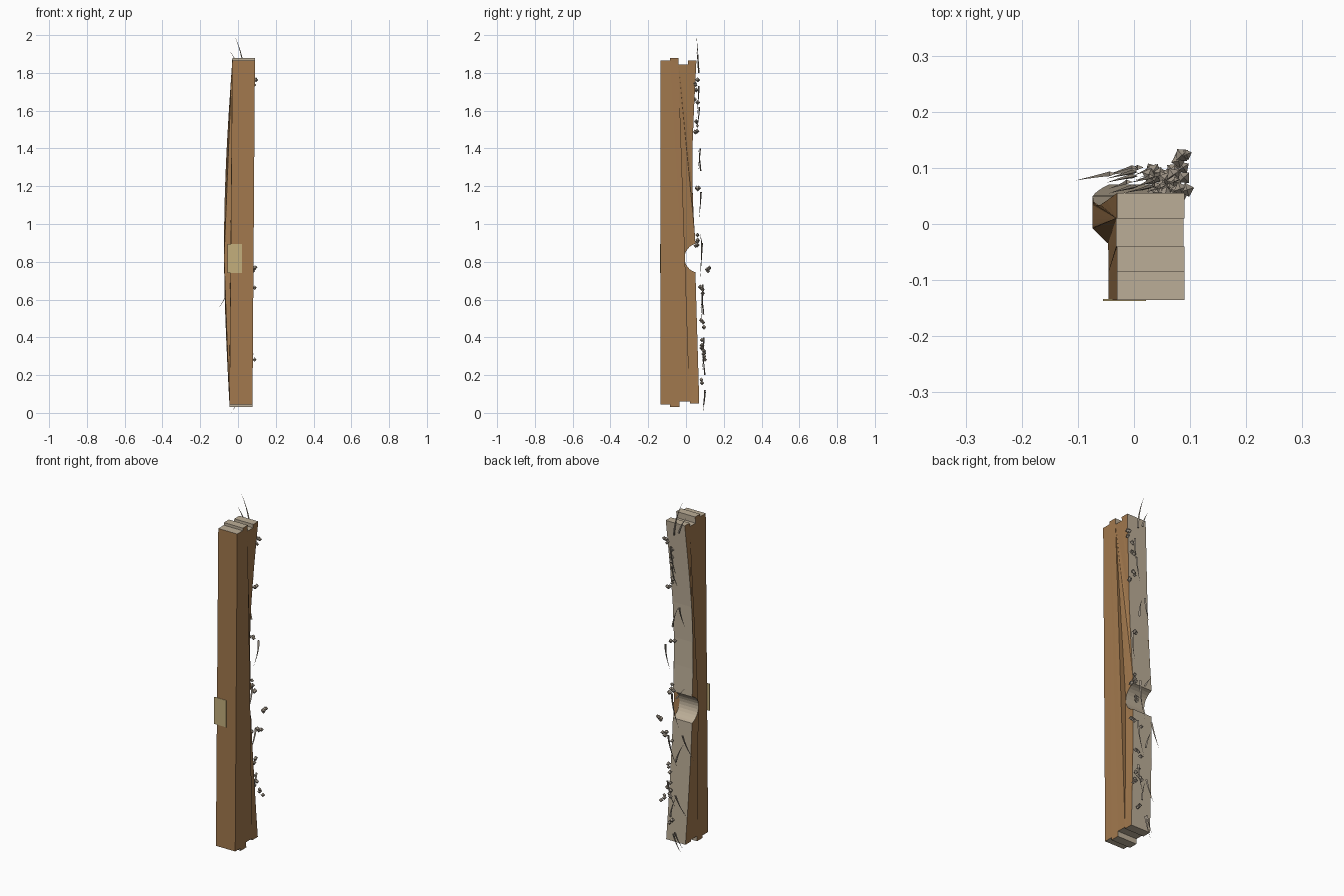
import bpy, bmesh, math, random
from mathutils import Vector, Matrix

if "Cube" in bpy.data.objects:
    bpy.data.objects.remove(bpy.data.objects["Cube"])

random.seed(4)


def material(name, rgb):
    m = bpy.data.materials.new(name)
    m.diffuse_color = (*rgb, 1)
    m.use_nodes = True
    m.node_tree.nodes["Principled BSDF"].inputs["Base Color"].default_value = m.diffuse_color
    return m


WOOD = material("wood", (0.36, 0.19, 0.075))
BARE = material("bare_wood", (0.50, 0.42, 0.31))
TAPE = material("label", (0.55, 0.43, 0.20))
DARK = material("splinter_wood", (0.36, 0.31, 0.25))


def finish(bm, name, *mats):
    bmesh.ops.recalc_face_normals(bm, faces=bm.faces)
    me = bpy.data.meshes.new(name)
    bm.to_mesh(me)
    bm.free()
    for m in mats:
        me.materials.append(m)
    ob = bpy.data.objects.new(name, me)
    bpy.context.collection.objects.link(ob)
    return ob


def span(a, b, n):
    return [(a[0] + (b[0] - a[0]) * i / n, a[1] + (b[1] - a[1]) * i / n) for i in range(n)]


# Side outline of the beam (y, z): stepped ends, hollowed back with a round notch
bottom = [(-0.135, 0.045), (-0.085, 0.045), (-0.085, 0.03), (-0.035, 0.03),
          (-0.035, 0.06), (0.02, 0.06), (0.02, 0.05)]
back_low = [(0.07, 0.05), (0.066, 0.2), (0.06, 0.4), (0.054, 0.6), (0.05, 0.745)]
back_high = [(0.05, 0.895), (0.04, 1.05), (0.034, 1.2), (0.034, 1.4),
             (0.042, 1.6), (0.055, 1.865)]
top = [(0.055, 1.865), (0.01, 1.865), (0.01, 1.845), (-0.04, 1.845), (-0.04, 1.88),
       (-0.085, 1.88), (-0.085, 1.865), (-0.135, 1.865)]
outline = list(bottom)
for a, b in zip(back_low, back_low[1:]):
    outline += span(a, b, 3)
for i in range(13):
    ang = math.radians(255 - 150 * i / 12)
    outline.append((0.07 + 0.078 * math.cos(ang), 0.82 - 0.078 * math.sin(-ang)))
for a, b in zip(back_high, back_high[1:]):
    outline += span(a, b, 3)[0 if a != back_high[0] else 1:]
outline += top


def beam_x(side, z):
    t = (z - 0.04) / 1.83
    base = (-0.045 + 0.015 * t) if side < 0 else (0.077 + 0.013 * t)
    return base - 0.036 * max(0, math.sin(math.pi * t))


# Beam, with cut faces paler than the sides and front
bm = bmesh.new()
left = [bm.verts.new((beam_x(-1, z), y, z)) for y, z in outline]
right = [bm.verts.new((beam_x(1, z), y, z)) for y, z in outline]
sides = [bm.faces.new(left), bm.faces.new(right)]
n = len(outline)
for i in range(n):
    j = (i + 1) % n
    f = bm.faces.new((left[i], left[j], right[j], right[i]))
    f.material_index = 0 if i == n - 1 else 1
bmesh.ops.recalc_face_normals(bm, faces=bm.faces)
bmesh.ops.triangulate(bm, faces=sides, ngon_method='EAR_CLIP')
finish(bm, "beam", WOOD, BARE)

# Label patch on the front face
bm = bmesh.new()
bmesh.ops.create_cube(bm, size=1, matrix=Matrix.Translation((-0.017, -0.1355, 0.818))
                      @ Matrix.Diagonal((0.076, 0.003, 0.154, 1)))
finish(bm, "label_patch", TAPE)


# Curved three-sided splinters tapering to a point
def splinter(bm, x0, z0, x1, z1, y, lean=-0.012, w=0.007):
    a, b = Vector((x0, y, z0)), Vector((x1, y + lean, z1))
    mid = (a + b) / 2 + Vector((0.1 * abs(z1 - z0), 0.003, 0))
    rings = []
    for k in range(5):
        t = k / 5
        p = a * (1 - t) ** 2 + mid * 2 * t * (1 - t) + b * t * t
        r = w * (1 - t)
        rings.append([bm.verts.new(p + Vector((r * math.cos(q), 0.7 * r * math.sin(q), 0)))
                      for q in (0, 2.094, 4.189)])
    tip = bm.verts.new(b)
    bm.faces.new(rings[0])
    for lo, hi in zip(rings, rings[1:]):
        for i in range(3):
            j = (i + 1) % 3
            bm.faces.new((lo[i], lo[j], hi[j], hi[i]))
    for i in range(3):
        bm.faces.new((rings[-1][i], rings[-1][(i + 1) % 3], tip))


bm = bmesh.new()
for x0, z0, x1, z1 in [
        (0.03, 1.80, -0.02, 2.0), (0.0, 1.82, -0.045, 1.92), (0.05, 1.73, 0.02, 1.56),
        (0.04, 1.62, 0.01, 1.50), (-0.01, 1.40, -0.045, 1.28), (0.03, 1.28, 0.0, 1.40),
        (0.075, 1.17, 0.05, 1.02), (0.0, 0.88, -0.05, 0.95), (0.03, 0.90, -0.01, 0.70),
        (-0.04, 0.68, -0.105, 0.55), (0.05, 0.66, 0.0, 0.48), (0.0, 0.52, -0.05, 0.64),
        (0.05, 0.40, 0.01, 0.25), (0.0, 0.33, -0.06, 0.22), (0.03, 0.20, 0.0, 0.32),
        (0.01, 0.11, -0.035, 0.0), (0.0, 0.12, -0.045, 0.03)]:
    splinter(bm, x0, z0, x1, z1, 0.065 + 0.02 * (1.9 - z0))
finish(bm, "splinters", DARK)

# Clusters of small eight-sided nodules along the back
bm = bmesh.new()
for x, y, z, count in [
        (0.085, 0.055, 1.75, 4), (0.06, 0.052, 1.70, 2), (0.055, 0.055, 1.64, 2),
        (0.05, 0.055, 1.54, 3), (0.08, 0.055, 1.50, 4), (0.045, 0.06, 1.17, 3),
        (0.05, 0.068, 0.92, 3), (0.075, 0.06, 0.90, 2), (0.085, 0.118, 0.77, 4),
        (0.08, 0.08, 0.65, 3), (0.03, 0.085, 0.62, 1), (0.045, 0.088, 0.47, 3),
        (0.05, 0.09, 0.38, 2), (0.03, 0.09, 0.33, 3), (0.08, 0.095, 0.30, 3),
        (0.04, 0.088, 0.17, 2)]:
    for k in range(count):
        off = Vector((random.uniform(-0.011, 0.011), random.uniform(-0.009, 0.009),
                      random.uniform(-0.022, 0.022)))
        r = random.uniform(0.010, 0.014)
        c = Vector((x, y, z)) + off
        bmesh.ops.create_uvsphere(bm, u_segments=4, v_segments=2, radius=r,
                                  matrix=Matrix.Translation(c)
                                  @ Matrix.Rotation(random.uniform(0, 1.5), 4, 'Z'))
finish(bm, "nodules", DARK)
